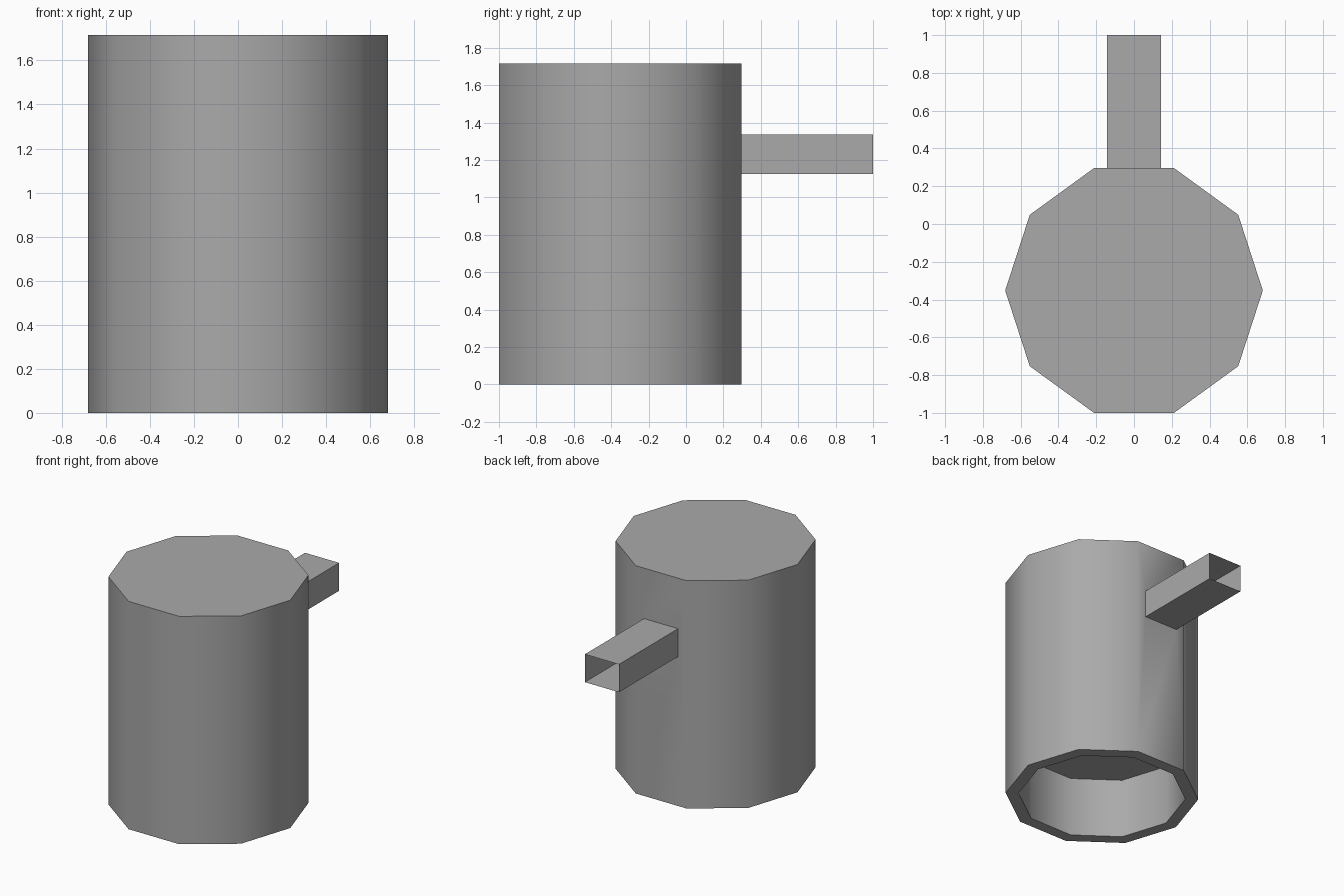
import bpy, bmesh
from math import cos, sin, tau, radians

cube = bpy.data.objects.get("Cube")
if cube:
    bpy.data.objects.remove(cube)

SIDES, RADIUS, HEIGHT, CENTRE_Y = 10, 0.682, 1.715, -0.352
RIM, CAVITY_DEPTH = 0.087, 0.46
HANDLE_HALF_WIDTH, HANDLE_LOW, HANDLE_HIGH, HANDLE_END = 0.142, 1.125, 1.335, 1.0

grey = bpy.data.materials.new("mid grey")
grey.use_nodes = True
colour = (0.4, 0.4, 0.4, 1)
grey.diffuse_color = colour
grey.node_tree.nodes["Principled BSDF"].inputs["Base Color"].default_value = colour

bm = bmesh.new()


def extrude(face, offset):
    """Extrude one face and return its moved cap."""
    cap = bmesh.ops.extrude_discrete_faces(bm, faces=[face])["faces"][0]
    bmesh.ops.translate(bm, verts=cap.verts, vec=offset)
    return cap


# Ten-sided body
ring = [bm.verts.new((RADIUS * cos(tau * i / SIDES),
                      CENTRE_Y + RADIUS * sin(tau * i / SIDES), 0))
        for i in range(SIDES)]
base = bm.faces.new(ring)
prism = bmesh.ops.extrude_face_region(bm, geom=[base], use_keep_orig=True)
top_verts = [g for g in prism["geom"] if isinstance(g, bmesh.types.BMVert)]
bmesh.ops.translate(bm, verts=top_verts, vec=(0, 0, HEIGHT))
bmesh.ops.recalc_face_normals(bm, faces=bm.faces[:])

# Recess in the underside
bottom = min(bm.faces, key=lambda f: f.normal.z)
bmesh.ops.inset_individual(bm, faces=[bottom], thickness=RIM, use_even_offset=True)
extrude(bottom, (0, 0, CAVITY_DEPTH))

# Open square handle drawn out of the back face
bm.normal_update()
back = max(bm.faces, key=lambda f: f.normal.y * f.calc_area())
back_y = back.calc_center_median().y
bmesh.ops.inset_individual(bm, faces=[back], thickness=0.05, use_even_offset=True)
for v in back.verts:
    v.co.x = HANDLE_HALF_WIDTH if v.co.x > 0 else -HANDLE_HALF_WIDTH
    v.co.z = HANDLE_HIGH if v.co.z > HEIGHT / 2 else HANDLE_LOW
end = extrude(back, (0, HANDLE_END - back_y, 0))
bmesh.ops.delete(bm, geom=[end], context='FACES_ONLY')

mesh = bpy.data.meshes.new("body_with_handle")
bm.to_mesh(mesh)
bm.free()
mesh.materials.append(grey)
body = bpy.data.objects.new("body_with_handle", mesh)
bpy.context.collection.objects.link(body)

# Smooth sides, sharp rims and handle edges
bpy.ops.object.select_all(action='DESELECT')
body.select_set(True)
bpy.context.view_layer.objects.active = body
bpy.ops.object.shade_smooth_by_angle(angle=radians(40))
